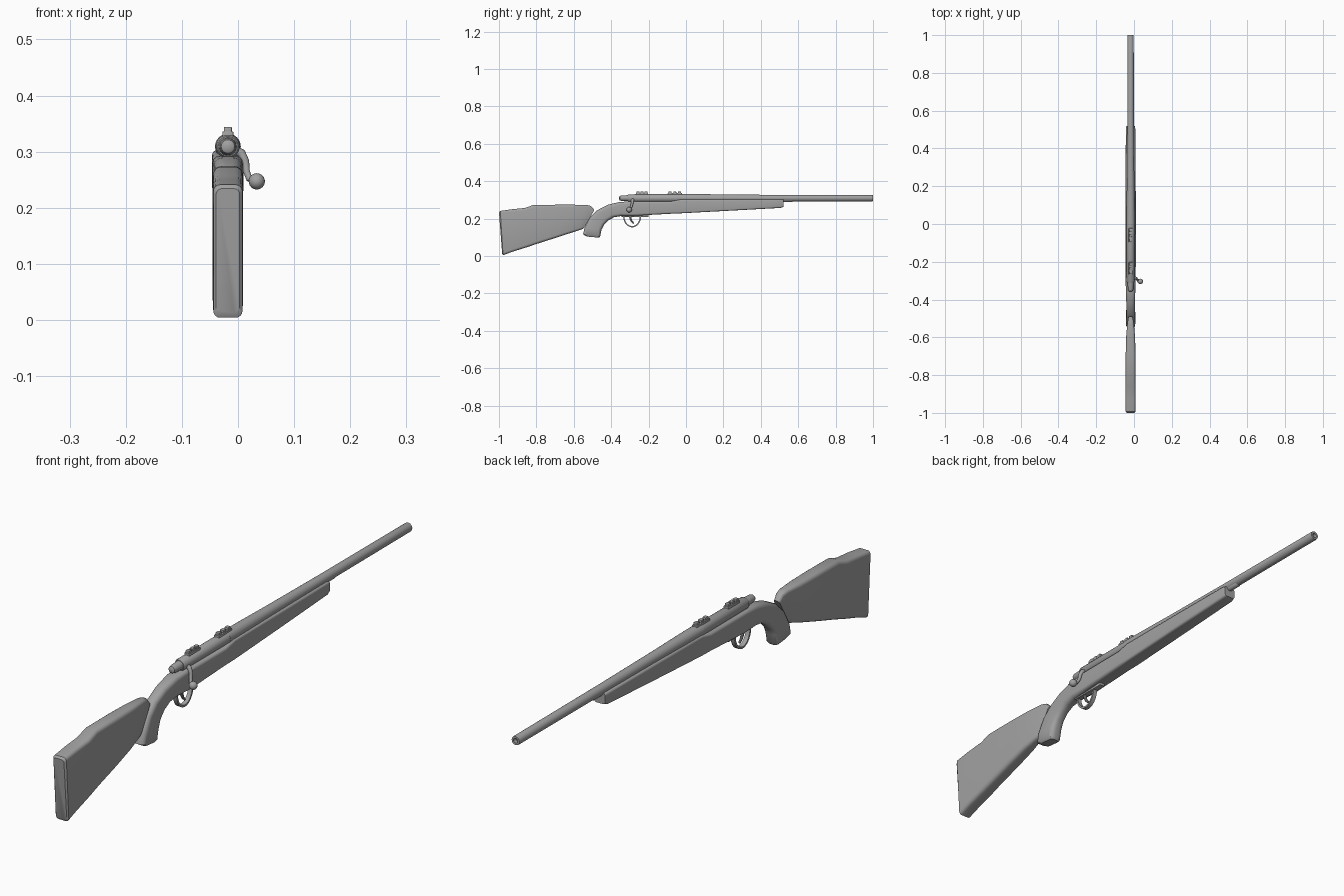
import bpy, bmesh, math
from mathutils import Vector

if "Cube" in bpy.data.objects:
    bpy.data.objects.remove(bpy.data.objects["Cube"])

CX = -0.018     # centre line of the rifle
BORE = 0.309    # height of the barrel axis

gray = bpy.data.materials.new("gunmetal gray")
gray.diffuse_color = (0.36, 0.36, 0.36, 1)
gray.use_nodes = True
gray.node_tree.nodes["Principled BSDF"].inputs["Base Color"].default_value = gray.diffuse_color


def finish(name, bm, angle=35):
    bmesh.ops.recalc_face_normals(bm, faces=bm.faces)
    me = bpy.data.meshes.new(name)
    bm.to_mesh(me)
    bm.free()
    ob = bpy.data.objects.new(name, me)
    bpy.context.collection.objects.link(ob)
    me.materials.append(gray)
    bpy.ops.object.select_all(action='DESELECT')
    ob.select_set(True)
    bpy.context.view_layer.objects.active = ob
    bpy.ops.object.shade_smooth_by_angle(angle=math.radians(angle))
    return ob


def skin(bm, rings, cap=True):
    """Join equal rings of points into a closed skin."""
    vs = [[bm.verts.new(p) for p in r] for r in rings]
    n = len(vs[0])
    for a, b in zip(vs, vs[1:]):
        for i in range(n):
            j = (i + 1) % n
            bm.faces.new((a[i], a[j], b[j], b[i]))
    if cap:
        bm.faces.new(vs[0])
        bm.faces.new(vs[-1])


def section(low, high, w, r):
    """Rounded rectangle between a low and a high (y, z) point, half width w."""
    lo, hi = Vector((CX, *low)), Vector((CX, *high))
    mid, up = (lo + hi) / 2, (hi - lo).normalized()
    h = (hi - lo).length / 2
    r = min(r, w * 0.95, h * 0.95)
    pts = []
    for k, (sx, sz) in enumerate(((1, 1), (-1, 1), (-1, -1), (1, -1))):
        for s in range(5):
            a = math.radians(90 * k + 22.5 * s)
            u = sx * (w - r) + r * math.cos(a)
            v = sz * (h - r) + r * math.sin(a)
            pts.append(mid + Vector((u, 0, 0)) + up * v)
    return pts


def loft(name, stations):
    bm = bmesh.new()
    skin(bm, [section(*s) for s in stations])
    return finish(name, bm)


def lathe(name, profile, z=BORE, sides=24):
    """Turned part along y from (y, radius) pairs."""
    bm = bmesh.new()
    skin(bm, [[(CX + r * math.cos(math.tau * i / sides), y, z + r * math.sin(math.tau * i / sides))
               for i in range(sides)] for y, r in profile])
    return finish(name, bm)


def box(name, x, y, z, bevel=0.002):
    bm = bmesh.new()
    bmesh.ops.create_cube(bm, size=1)
    for v in bm.verts:
        v.co = [(a + b) / 2 + c * (b - a) for (a, b), c in zip((x, y, z), v.co)]
    bmesh.ops.bevel(bm, geom=bm.edges[:], offset=bevel, segments=2, affect='EDGES', profile=0.5)
    return finish(name, bm)


def rod(name, path, radii, sides=14):
    """Round rod through 3D points."""
    pts = [Vector(p) for p in path]
    bm = bmesh.new()
    rings = []
    for i, p in enumerate(pts):
        t = (pts[min(i + 1, len(pts) - 1)] - pts[max(i - 1, 0)]).normalized()
        a = t.cross(Vector((0, 1, 0))).normalized()
        b = t.cross(a)
        rings.append([p + radii[i] * (a * math.cos(math.tau * k / sides) + b * math.sin(math.tau * k / sides))
                      for k in range(sides)])
    skin(bm, rings)
    return finish(name, bm)


# Butt stock: raised cheek piece, thinning to a neck at the grip
loft("butt_stock", [
    ((-0.983, 0.012), (-1.0, 0.234), 0.021, 0.010),
    ((-0.978, 0.004), (-0.993, 0.241), 0.026, 0.012),
    ((-0.93, 0.022), (-0.93, 0.250), 0.027, 0.013),
    ((-0.85, 0.047), (-0.86, 0.257), 0.027, 0.014),
    ((-0.80, 0.064), (-0.815, 0.273), 0.026, 0.014),
    ((-0.70, 0.096), (-0.69, 0.274), 0.026, 0.014),
    ((-0.62, 0.122), (-0.60, 0.274), 0.024, 0.014),
    ((-0.575, 0.137), (-0.53, 0.273), 0.018, 0.012),
    ((-0.555, 0.143), (-0.508, 0.267), 0.015, 0.011),
    ((-0.545, 0.150), (-0.490, 0.246), 0.012, 0.010),
])

# Pistol grip sweeping up into the fore stock
loft("grip_and_fore_stock", [
    ((-0.465, 0.098), (-0.530, 0.104), 0.018, 0.012),
    ((-0.459, 0.105), (-0.550, 0.116), 0.024, 0.016),
    ((-0.452, 0.140), (-0.543, 0.150), 0.025, 0.018),
    ((-0.438, 0.167), (-0.515, 0.205), 0.023, 0.018),
    ((-0.415, 0.190), (-0.475, 0.244), 0.022, 0.018),
    ((-0.385, 0.207), (-0.420, 0.273), 0.023, 0.018),
    ((-0.345, 0.214), (-0.355, 0.289), 0.025, 0.016),
    ((-0.28, 0.215), (-0.28, 0.292), 0.027, 0.011),
    ((-0.08, 0.226), (-0.08, 0.292), 0.028, 0.010),
    ((-0.03, 0.228), (-0.03, 0.302), 0.028, 0.008),
    ((0.25, 0.243), (0.25, 0.303), 0.027, 0.008),
    ((0.505, 0.257), (0.505, 0.303), 0.025, 0.008),
    ((0.520, 0.262), (0.520, 0.301), 0.022, 0.008),
])

# Barrel, receiver and bolt
lathe("barrel", [(-0.05, 0.023), (0.04, 0.0225), (0.20, 0.020), (0.50, 0.0175),
                 (0.996, 0.0165), (1.0, 0.0155), (1.0, 0.0085), (0.985, 0.008)])
lathe("receiver", [(-0.31, 0.018), (-0.305, 0.021), (-0.06, 0.0215), (-0.045, 0.023)])
lathe("bolt_shroud", [(-0.357, 0.007), (-0.354, 0.012), (-0.345, 0.0145), (-0.30, 0.0165)])
lathe("barrel_band", [(0.515, 0.013), (0.565, 0.013), (0.57, 0.010)], z=0.301)

# Bolt handle with its knob
rod("bolt_handle", [(CX + 0.012, -0.285, 0.303), (0.006, -0.286, 0.297), (0.013, -0.288, 0.283),
                    (0.015, -0.292, 0.265), (0.020, -0.299, 0.252), (0.030, -0.303, 0.248)],
    [0.008, 0.008, 0.007, 0.006, 0.006, 0.006])
bm = bmesh.new()
bmesh.ops.create_uvsphere(bm, u_segments=20, v_segments=12, radius=0.0145)
bmesh.ops.translate(bm, verts=bm.verts, vec=(0.0335, -0.304, 0.247))
finish("bolt_knob", bm)

# Toothed scope mounts on the receiver
for label, start, end in (("rear", -0.268, -0.202), ("front", -0.098, -0.022)):
    box(label + "_mount_base", (CX - 0.010, CX + 0.010), (start, end), (0.318, 0.336))
    step = (end - start) / 3
    for i in range(3):
        y = start + step * (i + 0.5)
        box(f"{label}_mount_tooth_{i + 1}", (CX - 0.007, CX + 0.007),
            (y - 0.008, y + 0.008), (0.330, 0.344), 0.0015)

# Trigger guard: a flat band bent into a bow under the stock
bm = bmesh.new()
rings = []
for i in range(25):
    a = math.pi * (1 + i / 24)
    ring = []
    for dx, ro in ((-0.008, 0), (0.008, 0), (0.008, -0.007), (-0.008, -0.007)):
        ring.append((CX + dx, -0.288 + (0.048 + ro) * math.cos(a),
                     0.213 + (0.060 + ro) * math.sin(a)))
    rings.append(ring)
skin(bm, rings)
finish("trigger_guard", bm)
box("guard_plate", (CX - 0.011, CX + 0.011), (-0.345, -0.20), (0.209, 0.222))

# Curved trigger
rod("trigger", [(CX, -0.300, 0.220), (CX, -0.297, 0.200), (CX, -0.290, 0.185), (CX, -0.279, 0.174)],
    [0.006, 0.006, 0.005, 0.004], 10)
